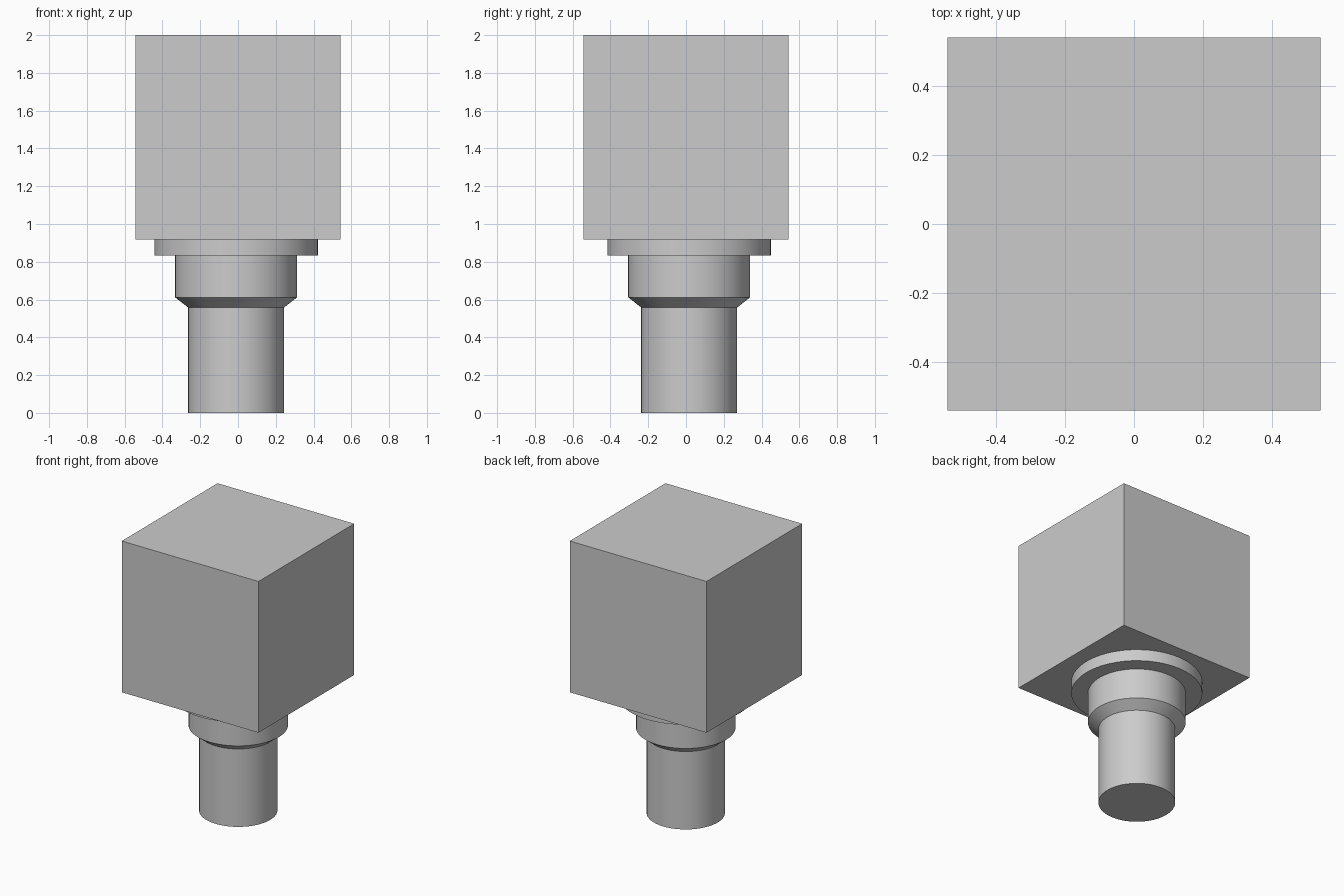
import bpy
import bmesh
import math

default = bpy.data.objects.get("Cube")
if default:
    bpy.data.objects.remove(default, do_unlink=True)

GREY = (0.6, 0.6, 0.6, 1.0)
mat = bpy.data.materials.new("plain grey")
mat.use_nodes = True
mat.diffuse_color = GREY
mat.node_tree.nodes["Principled BSDF"].inputs["Base Color"].default_value = GREY

# The stem sits slightly off the block's centre
STEM_X, STEM_Y = -0.01, 0.017
SIDES = 64


def finish(bm, name, location):
    mesh = bpy.data.meshes.new(name)
    bm.to_mesh(mesh)
    bm.free()
    mesh.materials.append(mat)
    obj = bpy.data.objects.new(name, mesh)
    obj.location = location
    bpy.context.collection.objects.link(obj)
    return obj


def turned(name, profile):
    """Closed solid of revolution from (radius, height) points, bottom to top."""
    bm = bmesh.new()
    rings = []
    for r, z in profile:
        rings.append([bm.verts.new((r * math.cos(2 * math.pi * i / SIDES),
                                    r * math.sin(2 * math.pi * i / SIDES), z))
                      for i in range(SIDES)])
    for low, high in zip(rings, rings[1:]):
        for i in range(SIDES):
            j = (i + 1) % SIDES
            bm.faces.new((low[i], low[j], high[j], high[i]))
    bm.faces.new(rings[0][::-1])
    bm.faces.new(rings[-1])
    obj = finish(bm, name, (STEM_X, STEM_Y, 0))
    bpy.ops.object.select_all(action="DESELECT")
    obj.select_set(True)
    bpy.context.view_layer.objects.active = obj
    bpy.ops.object.shade_smooth_by_angle(angle=math.radians(30))
    return obj


# Stepped stem with a tapered shoulder, and the flange under the block
turned("stem", [(0.254, 0), (0.254, 0.558), (0.323, 0.612), (0.323, 0.833)])
turned("flange", [(0.433, 0.833), (0.433, 0.917)])

# Large block on top
bm = bmesh.new()
bmesh.ops.create_cube(bm, size=1.083)
finish(bm, "head_block", (0, 0, 2 - 1.083 / 2))
